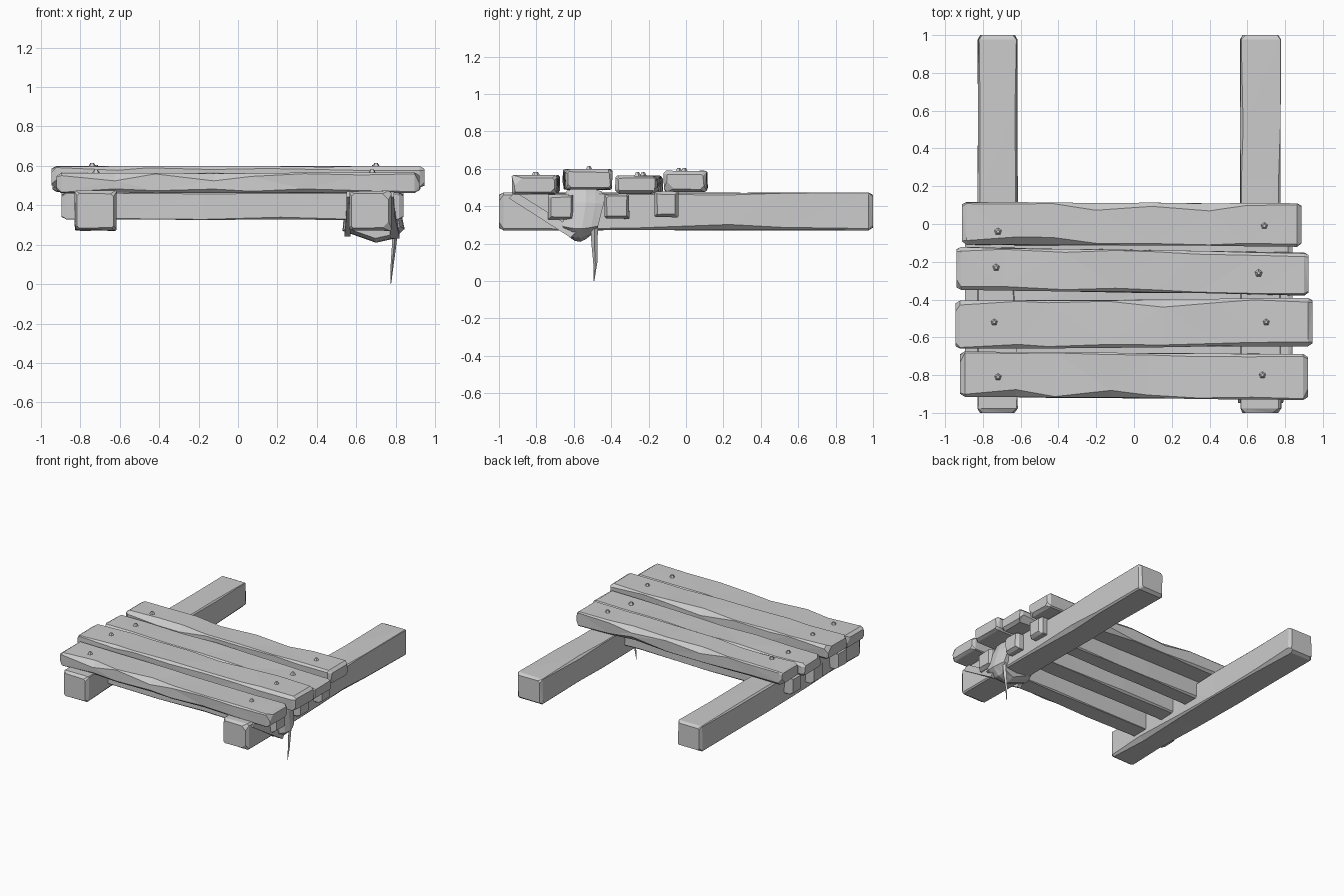
import bpy, bmesh, random
from mathutils import Vector

random.seed(7)
if "Cube" in bpy.data.objects:
    bpy.data.objects.remove(bpy.data.objects["Cube"], do_unlink=True)

grey = bpy.data.materials.new("weathered_grey")
grey.use_nodes = True
GREY = (0.6, 0.6, 0.6, 1)
grey.diffuse_color = GREY
grey.node_tree.nodes["Principled BSDF"].inputs["Base Color"].default_value = GREY


def finish(name, bm):
    bmesh.ops.recalc_face_normals(bm, faces=bm.faces)
    mesh = bpy.data.meshes.new(name)
    bm.to_mesh(mesh)
    bm.free()
    mesh.materials.append(grey)
    ob = bpy.data.objects.new(name, mesh)
    bpy.context.scene.collection.objects.link(ob)
    return ob


def loft(name, rings):
    """Skin a list of rings with equal point counts and cap both ends."""
    bm = bmesh.new()
    rows = [[bm.verts.new(p) for p in ring] for ring in rings]
    n = len(rows[0])
    for a, b in zip(rows, rows[1:]):
        for i in range(n):
            j = (i + 1) % n
            bm.faces.new((a[i], a[j], b[j], b[i]))
    bm.faces.new(rows[0])
    bm.faces.new(rows[-1])
    bmesh.ops.triangulate(bm, faces=[f for f in bm.faces if len(f.verts) == 4])
    return finish(name, bm)


def timber(name, x, y, z, along="x", skew=0.0, chamfer=0.018, steps=5):
    """Rough-hewn bar: chamfered section with uneven, chipped edges."""
    lo, hi = (x if along == "x" else y)
    across = y if along == "x" else x
    length = hi - lo
    stops = [0, 0.02 / length * 1.2]
    stops += [(i + random.uniform(-0.25, 0.25)) / steps for i in range(1, steps)]
    stops += [1 - stops[1], 1]
    rings = []
    for k, t in enumerate(stops):
        end = 0.014 if k in (0, len(stops) - 1) else 0
        c0, c1 = across[0] + end, across[1] - end
        z0, z1 = z[0] + end, z[1] - end
        shift = skew * (t - 0.5)
        ring = []
        for u, v, su, sv in ((c0, z0, 1, 1), (c1, z0, -1, 1),
                             (c1, z1, -1, -1), (c0, z1, 1, -1)):
            c = chamfer * random.uniform(0.25, 1.0)
            if random.random() < 0.12:
                c = chamfer * 1.8
            wob = random.uniform(0, 0.006)
            pair = [(u + su * wob, v + sv * c), (u + su * c, v + sv * wob)]
            if su * sv < 0:
                pair.reverse()
            ring += pair
        pos = lo + length * t
        rings.append([(pos, u + shift, v) if along == "x" else (u + shift, pos, v)
                      for u, v in ring])
    return loft(name, rings)


# Two long beams
timber("left_beam", (0.56, 0.78), (-1, 1), (0.27, 0.475), "y")
timber("right_beam", (-0.83, -0.615), (-1, 1), (0.27, 0.475), "y")

# Cross slats running through the beams
for i, (y0, y1, z0) in enumerate(((-0.74, -0.60, 0.325), (-0.44, -0.30, 0.33),
                                  (-0.17, -0.04, 0.34))):
    timber(f"cross_slat_{i + 1}", (-0.895, 0.84), (y0, y1), (z0, z0 + 0.14),
           chamfer=0.008)

# Deck planks
planks = (
    ((-0.92, 0.92), (-0.925, -0.68), (0.46, 0.567), -0.015),
    ((-0.945, 0.945), (-0.655, -0.398), (0.485, 0.6), 0.015),
    ((-0.94, 0.925), (-0.365, -0.135), (0.465, 0.567), -0.03),
    ((-0.91, 0.888), (-0.116, 0.115), (0.475, 0.59), -0.01),
)
for i, (x, y, z, skew) in enumerate(planks):
    timber(f"deck_plank_{i + 1}", x, y, z, "x", skew, 0.024, 7)

# Faceted nail heads, one pair per plank
nails = (((-0.72, -0.81), (0.68, -0.80)), ((-0.74, -0.52), (0.70, -0.52)),
         ((-0.73, -0.23), (0.66, -0.26)), ((-0.72, -0.04), (0.69, -0.01)))
for i, pair in enumerate(nails):
    top = planks[i][2][1]
    for side, (x, y) in zip(("right", "left"), pair):
        bm = bmesh.new()
        bmesh.ops.create_cone(bm, cap_ends=True, segments=5, radius1=0.023,
                              radius2=0.009, depth=0.024)
        bmesh.ops.translate(bm, verts=bm.verts, vec=(x, y, top + 0.003))
        finish(f"nail_{side}_{i + 1}", bm)

# Cloth wrap around the left beam: outline (x, z) with front and back y
outline = ((0.58, 0.5, -0.64, -0.46), (0.78, 0.5, -0.64, -0.45),
           (0.815, 0.42, -0.65, -0.44), (0.845, 0.28, -0.66, -0.47),
           (0.79, 0.23, -0.64, -0.50), (0.70, 0.21, -0.62, -0.52),
           (0.53, 0.27, -0.65, -0.48), (0.545, 0.45, -0.64, -0.45))
centre = Vector((0.67, 0.37))


def wrap_ring(t, scale):
    ring = []
    for x, z, y0, y1 in outline:
        p = centre + (Vector((x, z)) - centre) * scale
        ring.append((p.x, y0 + (y1 - y0) * t, p.y))
    return ring


loft("cloth_wrap", [wrap_ring(t, s) for t, s in
                    ((0, 0.86), (0.25, 0.97), (0.55, 1.0), (0.8, 0.93), (1, 0.84))])


def strap(name, path, width):
    """Flat band along a path, lying on the beam's sides."""
    rings = []
    for x, y, z, out in path:
        w = width / 2
        rings.append([(x, y - w, z - w), (x + out, y - w, z - w),
                      (x + out, y + w, z + w), (x, y + w, z + w)])
    return loft(name, rings)


# Slanted straps leading from the deck down into the wrap
strap("outer_strap", ((0.77, -0.93, 0.46, 0.02), (0.77, -0.78, 0.365, 0.025),
                      (0.77, -0.60, 0.25, 0.05)), 0.035)
strap("inner_strap", ((0.57, -0.93, 0.46, -0.02), (0.57, -0.78, 0.365, -0.02),
                      (0.57, -0.60, 0.26, -0.03)), 0.035)

# Loose pointed end of the cloth hanging down
tail = ((0.80, -0.49, 0.33, 0.022), (0.792, -0.49, 0.2, 0.016),
        (0.782, -0.485, 0.1, 0.011), (0.775, -0.492, 0.0, 0.002))
loft("hanging_end", [[(x - w * 0.7, y, z), (x, y - w, z), (x + w * 0.7, y, z),
                      (x, y + w, z)] for x, y, z, w in tail])
